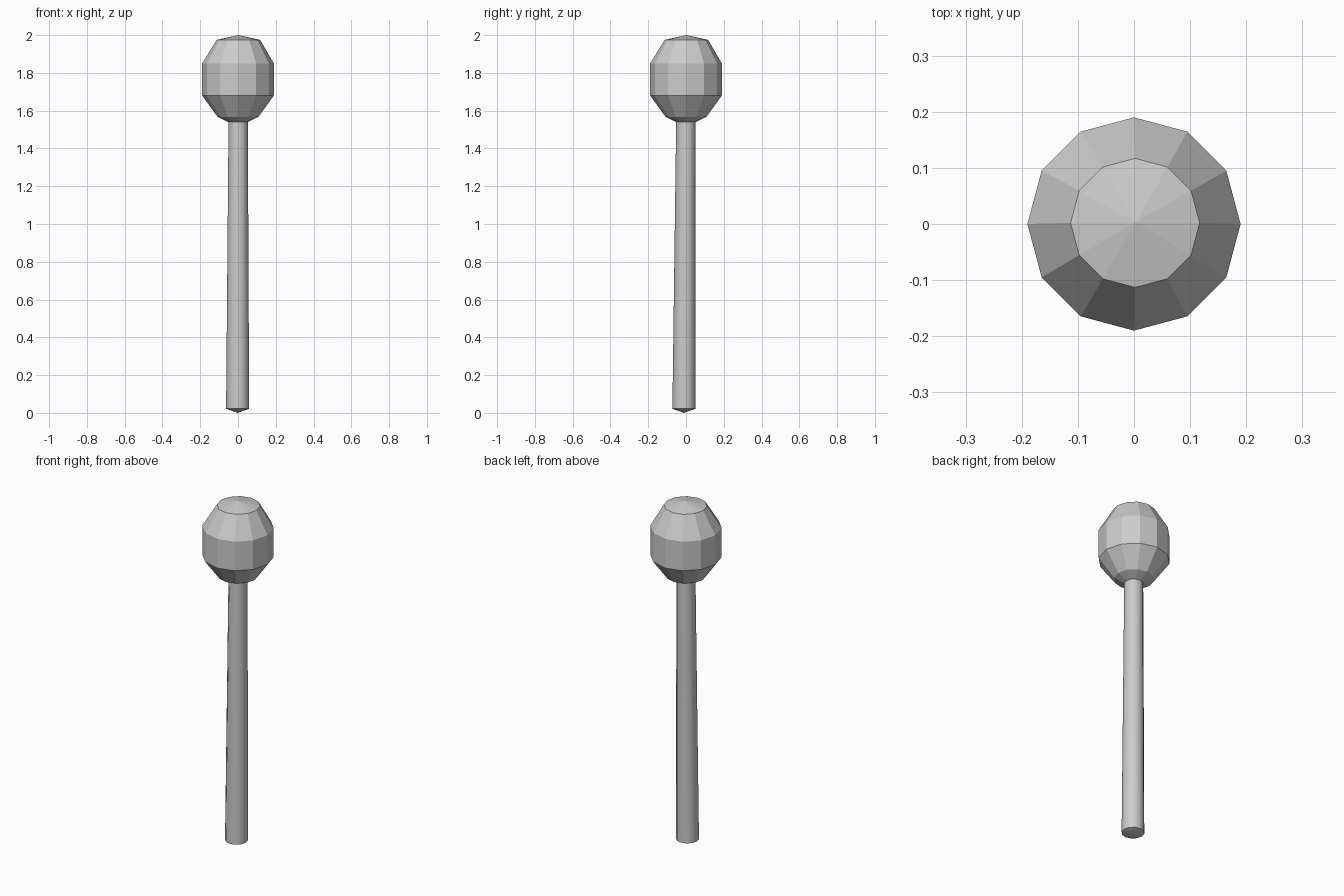
import bpy, bmesh
from math import cos, sin, tau

if "Cube" in bpy.data.objects:
    bpy.data.objects.remove(bpy.data.objects["Cube"])

SIDES = 12


def loft(name, rings, bottom=None, top=None):
    """Skin rings (x, y, z, radius) upward, closing ends with a tip or a flat cap."""
    bm = bmesh.new()
    loops = [[bm.verts.new((x + r * cos(tau * i / SIDES), y + r * sin(tau * i / SIDES), z))
              for i in range(SIDES)] for x, y, z, r in rings]
    for lo, hi in zip(loops, loops[1:]):
        for i in range(SIDES):
            j = (i + 1) % SIDES
            bm.faces.new((lo[i], lo[j], hi[j], hi[i]))
    for loop, tip in ((loops[0][::-1], bottom), (loops[-1], top)):
        if tip is None:
            bm.faces.new(loop)
        else:
            v = bm.verts.new(tip)
            for i in range(SIDES):
                bm.faces.new((loop[i], loop[(i + 1) % SIDES], v))
    bmesh.ops.recalc_face_normals(bm, faces=bm.faces)
    mesh = bpy.data.meshes.new(name)
    bm.to_mesh(mesh)
    bm.free()
    obj = bpy.data.objects.new(name, mesh)
    bpy.context.collection.objects.link(obj)
    return obj


# Faceted head with a shallow pointed crown
loft("head", [(0, 0, 1.54, 0.052), (0, 0, 1.567, 0.108), (0, 0, 1.68, 0.19),
              (0, 0, 1.85, 0.19), (0.002, 0.002, 1.975, 0.115)],
     top=(0.003, 0.003, 2.0))

# Slightly leaning, tapered shaft with a blunt tip at the foot
shaft = loft("shaft", [(-0.002, -0.011, 0.022, 0.061), (0.001, -0.001, 1.545, 0.051)],
             bottom=(-0.002, -0.011, 0.0))

# Smooth shaft sides, crisp foot edge
bpy.ops.object.select_all(action='DESELECT')
shaft.select_set(True)
bpy.context.view_layer.objects.active = shaft
bpy.ops.object.shade_smooth_by_angle(angle=0.7)
